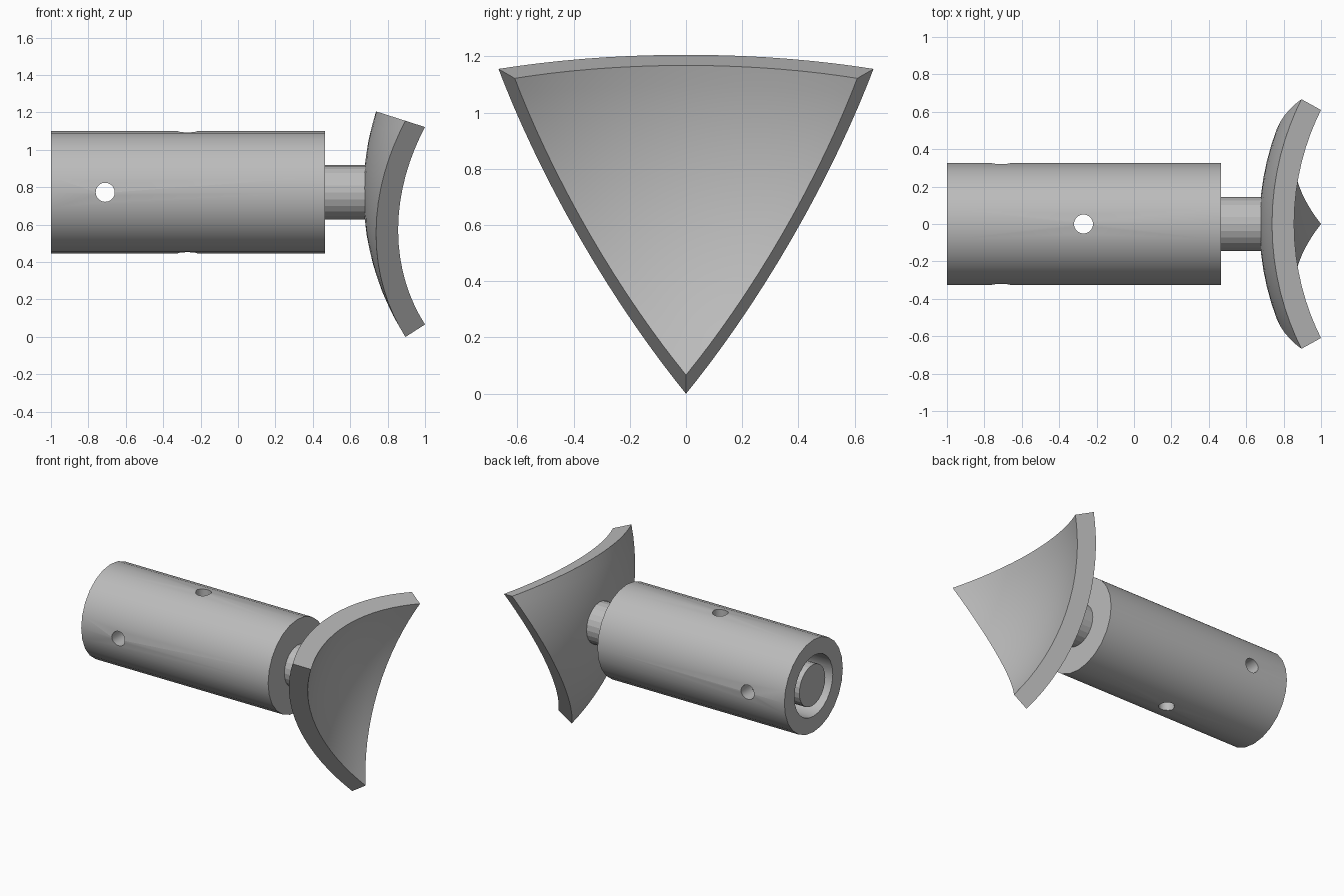
import bpy, bmesh, math
from mathutils import Vector, Matrix

default = bpy.data.objects.get("Cube")
if default:
    bpy.data.objects.remove(default, do_unlink=True)

AXIS_Z = 0.773

steel = bpy.data.materials.new("plain grey")
steel.use_nodes = True
GREY = (0.5, 0.5, 0.5, 1)
steel.diffuse_color = GREY
steel.node_tree.nodes["Principled BSDF"].inputs["Base Color"].default_value = GREY


def add_object(name, bm, location=(0, 0, 0)):
    bmesh.ops.recalc_face_normals(bm, faces=bm.faces)
    mesh = bpy.data.meshes.new(name)
    bm.to_mesh(mesh)
    bm.free()
    mesh.materials.append(steel)
    obj = bpy.data.objects.new(name, mesh)
    obj.location = location
    bpy.context.collection.objects.link(obj)
    return obj


def activate(obj):
    bpy.ops.object.select_all(action='DESELECT')
    obj.select_set(True)
    bpy.context.view_layer.objects.active = obj


def cylinder(name, radius, start, end, sides, axis='X'):
    """Cylinder from start to end, both points on the given axis."""
    start, end = Vector(start), Vector(end)
    turn = {'X': Matrix.Rotation(math.pi / 2, 4, 'Y'),
            'Y': Matrix.Rotation(math.pi / 2, 4, 'X'),
            'Z': Matrix.Identity(4)}[axis]
    bm = bmesh.new()
    bmesh.ops.create_cone(bm, cap_ends=True, segments=sides, radius1=radius,
                          radius2=radius, depth=(end - start).length, matrix=turn)
    return add_object(name, bm, (start + end) / 2)


def cut(obj, cutter):
    mod = obj.modifiers.new("cut", 'BOOLEAN')
    mod.operation = 'DIFFERENCE'
    mod.solver = 'EXACT'
    mod.object = cutter
    activate(obj)
    bpy.ops.object.modifier_apply(modifier=mod.name)


def smooth(obj, degrees):
    activate(obj)
    bpy.ops.object.shade_smooth_by_angle(angle=math.radians(degrees))


# Sleeve and the rod running through it
sleeve = cylinder("sleeve", 0.327, (-1, 0, AXIS_Z), (0.465, 0, AXIS_Z), 24)
rod = cylinder("rod", 0.145, (-0.99, 0, AXIS_Z), (0.72, 0, AXIS_Z), 24)

# Bore of the sleeve and the two cross holes through both parts
bore = cylinder("bore_cutter", 0.215, (-1.1, 0, AXIS_Z), (0.4, 0, AXIS_Z), 24)
side_hole = cylinder("side_hole_cutter", 0.051, (-0.71, -0.5, AXIS_Z),
                     (-0.71, 0.5, AXIS_Z), 20, 'Y')
top_hole = cylinder("top_hole_cutter", 0.051, (-0.27, 0, AXIS_Z - 0.5),
                    (-0.27, 0, AXIS_Z + 0.5), 20, 'Z')
cut(sleeve, bore)
for part in (sleeve, rod):
    cut(part, side_hole)
    cut(part, top_hole)
for cutter in (bore, side_hole, top_hole):
    bpy.data.objects.remove(cutter, do_unlink=True)
smooth(sleeve, 30)

# Curved three-cornered plate: a piece of a hollow ball, thickened inwards
OUTER, INNER, SPREAD = 1.43, 1.306, math.radians(32.6)
bm = bmesh.new()
corners = []
for i in range(3):
    a = math.radians(-90 + 120 * i)
    corners.append(bm.verts.new((-math.cos(SPREAD), math.sin(SPREAD) * math.cos(a),
                                 math.sin(SPREAD) * math.sin(a))))
bm.faces.new(corners)
bmesh.ops.subdivide_edges(bm, edges=bm.edges[:], cuts=15, use_grid_fill=True)
for v in bm.verts:
    v.co = v.co.normalized() * OUTER
inside = bmesh.ops.extrude_face_region(bm, geom=bm.faces[:], use_keep_orig=True)
for v in inside["geom"]:
    if isinstance(v, bmesh.types.BMVert):
        v.co = v.co.normalized() * INNER
plate = add_object("curved_plate", bm, (2.1, 0, 0.77))
smooth(plate, 30)
